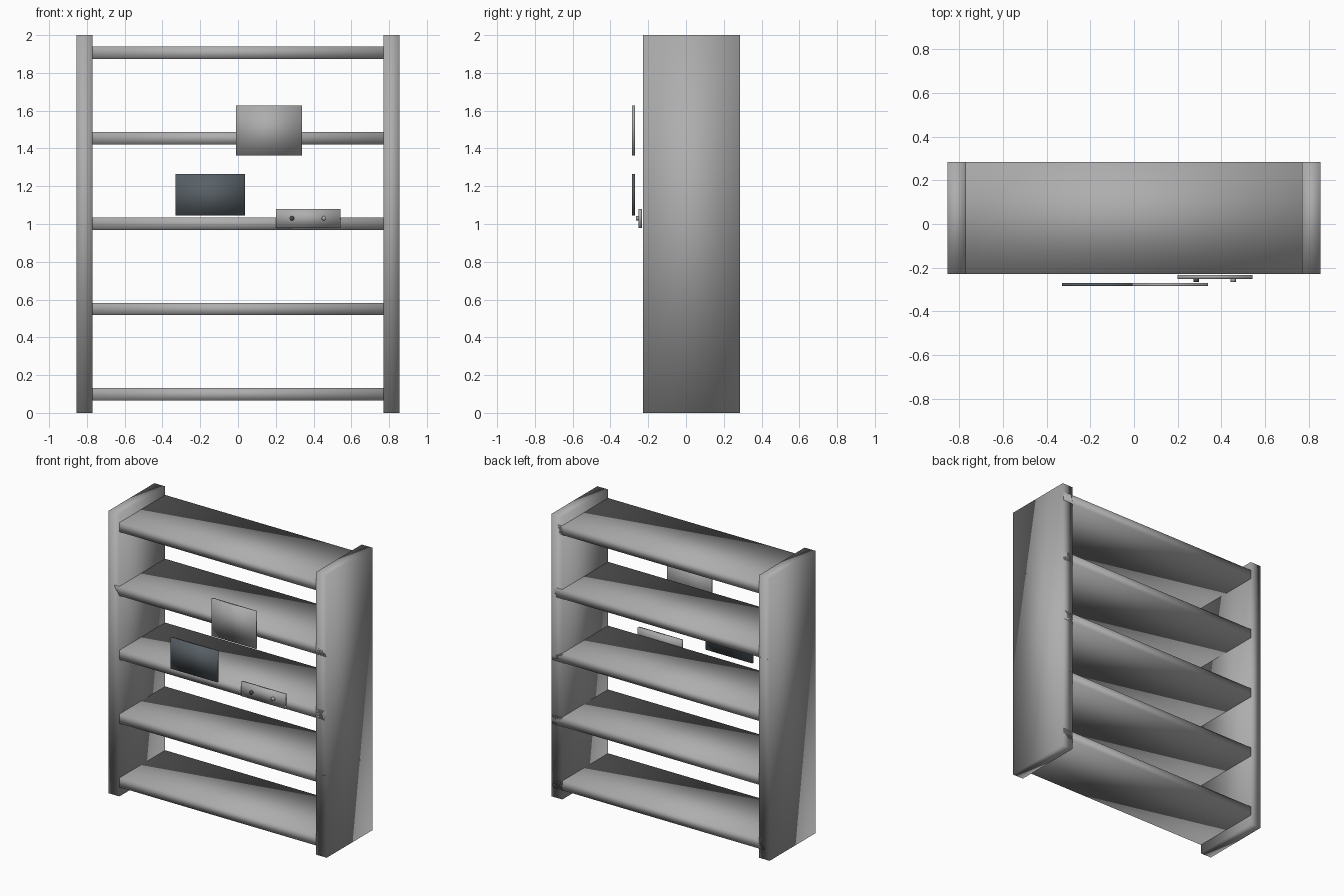
import bpy
import bmesh
from math import pi
from mathutils import Matrix

if "Cube" in bpy.data.objects:
    bpy.data.objects.remove(bpy.data.objects["Cube"], do_unlink=True)


def material(name, rgb):
    mat = bpy.data.materials.new(name)
    mat.use_nodes = True
    mat.diffuse_color = (*rgb, 1)
    mat.node_tree.nodes["Principled BSDF"].inputs["Base Color"].default_value = (*rgb, 1)
    return mat


grey = material("light grey", (0.42, 0.42, 0.42))
slate = material("dark slate", (0.10, 0.12, 0.135))
charcoal = material("charcoal", (0.08, 0.08, 0.08))


def finish(name, bm, mat):
    """Turn a bmesh into a softly shaded object."""
    mesh = bpy.data.meshes.new(name)
    for face in bm.faces:
        face.smooth = True
    bm.to_mesh(mesh)
    bm.free()
    mesh.materials.append(mat)
    obj = bpy.data.objects.new(name, mesh)
    bpy.context.collection.objects.link(obj)
    return obj


def box(name, xs, ys, zs, mat):
    """Box given by its extent along each axis."""
    bm = bmesh.new()
    spans = (xs, ys, zs)
    centre = [(a + b) / 2 for a, b in spans]
    size = [b - a for a, b in spans]
    bmesh.ops.create_cube(bm, size=1, matrix=Matrix.LocRotScale(centre, None, size))
    return finish(name, bm, mat)


def knob(name, x, z, mat):
    """Short cylinder pointing forward."""
    bm = bmesh.new()
    place = Matrix.Translation((x, -0.256, z)) @ Matrix.Rotation(pi / 2, 4, "X")
    bmesh.ops.create_cone(bm, cap_ends=True, segments=16, radius1=0.012,
                          radius2=0.012, depth=0.02, matrix=place)
    return finish(name, bm, mat)


# Upright side boards
depth = (-0.228, 0.285)
box("left_side_board", (0.77, 0.855), depth, (0, 2), grey)
box("right_side_board", (-0.855, -0.77), depth, (0, 2), grey)

# Five evenly spaced shelves let into the side boards
for i in range(5):
    z = 0.098 + i * 0.452
    box(f"shelf_{i + 1}", (-0.85, 0.85), depth, (z - 0.033, z + 0.033), grey)

# Thin panels floating in front of the shelves
panel_depth = (-0.285, -0.271)
box("upper_panel", (-0.01, 0.34), panel_depth, (1.363, 1.627), grey)
box("dark_panel", (-0.33, 0.038), panel_depth, (1.045, 1.265), slate)

# Small control plate with two knobs
box("control_plate", (0.2, 0.542), (-0.252, -0.233), (0.98, 1.08), grey)
knob("right_knob", 0.285, 1.03, charcoal)
knob("left_knob", 0.455, 1.03, grey)
